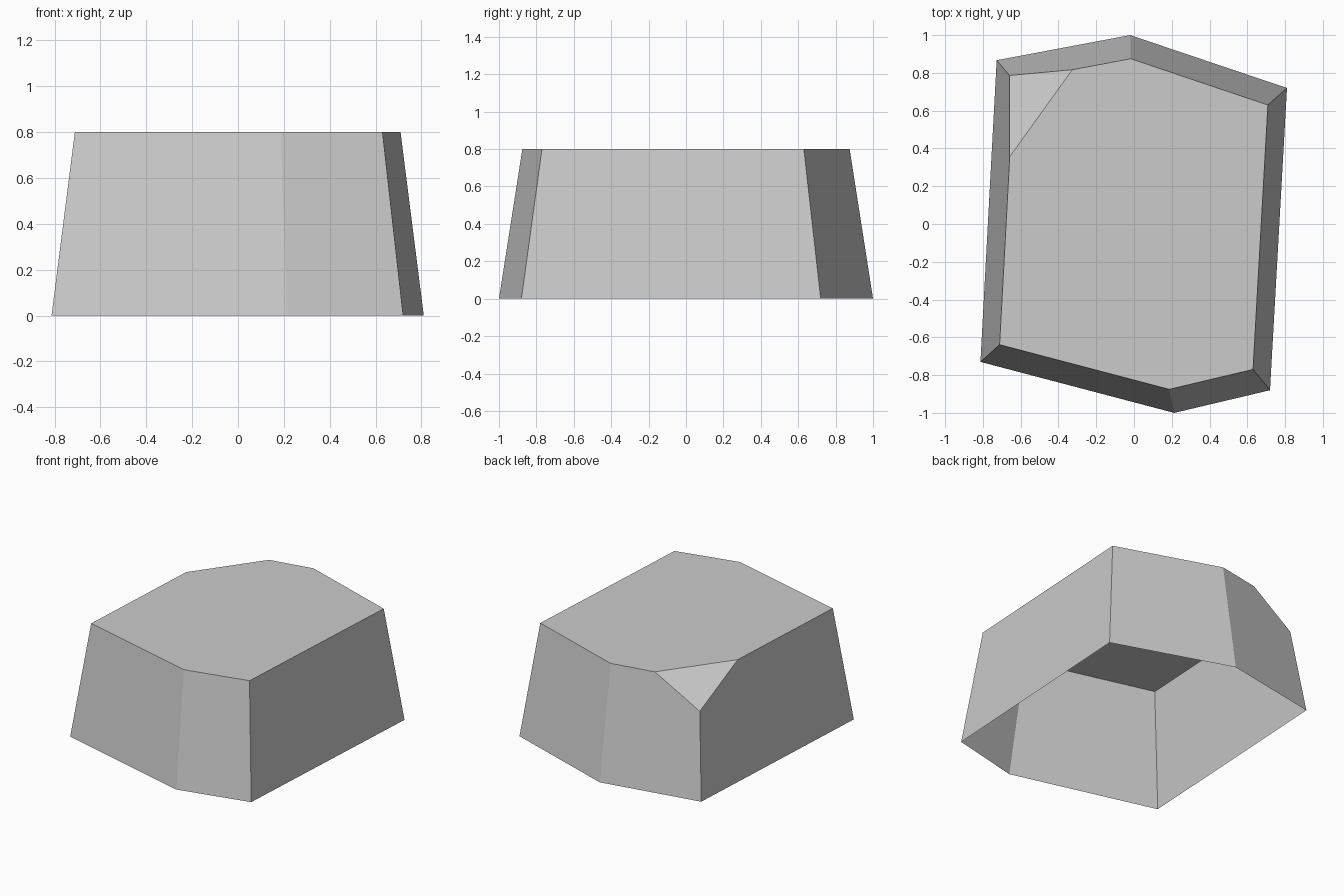
import bpy, bmesh
from mathutils import Vector

cube = bpy.data.objects.get("Cube")
if cube:
    bpy.data.objects.remove(cube, do_unlink=True)

HEIGHT, TAPER = 0.8, 0.875
outline = [(-0.813, -0.73), (0.213, -1.0), (0.72, -0.88),
           (0.81, 0.72), (-0.02, 1.0), (-0.727, 0.867)]

# Single stone colour
stone = bpy.data.materials.new("stone_grey")
stone.use_nodes = True
grey = (0.6, 0.6, 0.6, 1)
stone.diffuse_color = grey
stone.node_tree.nodes["Principled BSDF"].inputs["Base Color"].default_value = grey

# Tapered shell, open underneath
bm = bmesh.new()
base = [bm.verts.new((x, y, 0)) for x, y in outline]
crown = [bm.verts.new((x * TAPER, y * TAPER, HEIGHT)) for x, y in outline]
bm.faces.new(crown)
for i in range(len(outline)):
    j = (i + 1) % len(outline)
    bm.faces.new((base[i], base[j], crown[j], crown[i]))

# Chipped corner: slice the back corner off and close the cut
corner, back, side = crown[5].co, crown[4].co, crown[0].co
p = corner.lerp(back, 0.5)
q = corner.lerp(side, 0.288)
r = corner.lerp(base[5].co, 0.255)
normal = (q - p).cross(r - p).normalized()
if normal.dot(corner - p) < 0:
    normal.negate()
cut = bmesh.ops.bisect_plane(bm, geom=bm.verts[:] + bm.edges[:] + bm.faces[:],
                             plane_co=p, plane_no=normal, clear_outer=True)
rim = [v for v in cut["geom_cut"] if isinstance(v, bmesh.types.BMVert)]
chip = bm.faces.new(rim)
chip.normal_update()
if chip.normal.dot(normal) < 0:
    chip.normal_flip()

mesh = bpy.data.meshes.new("rock_block")
bm.to_mesh(mesh)
bm.free()
mesh.materials.append(stone)
rock = bpy.data.objects.new("rock_block", mesh)
bpy.context.collection.objects.link(rock)
